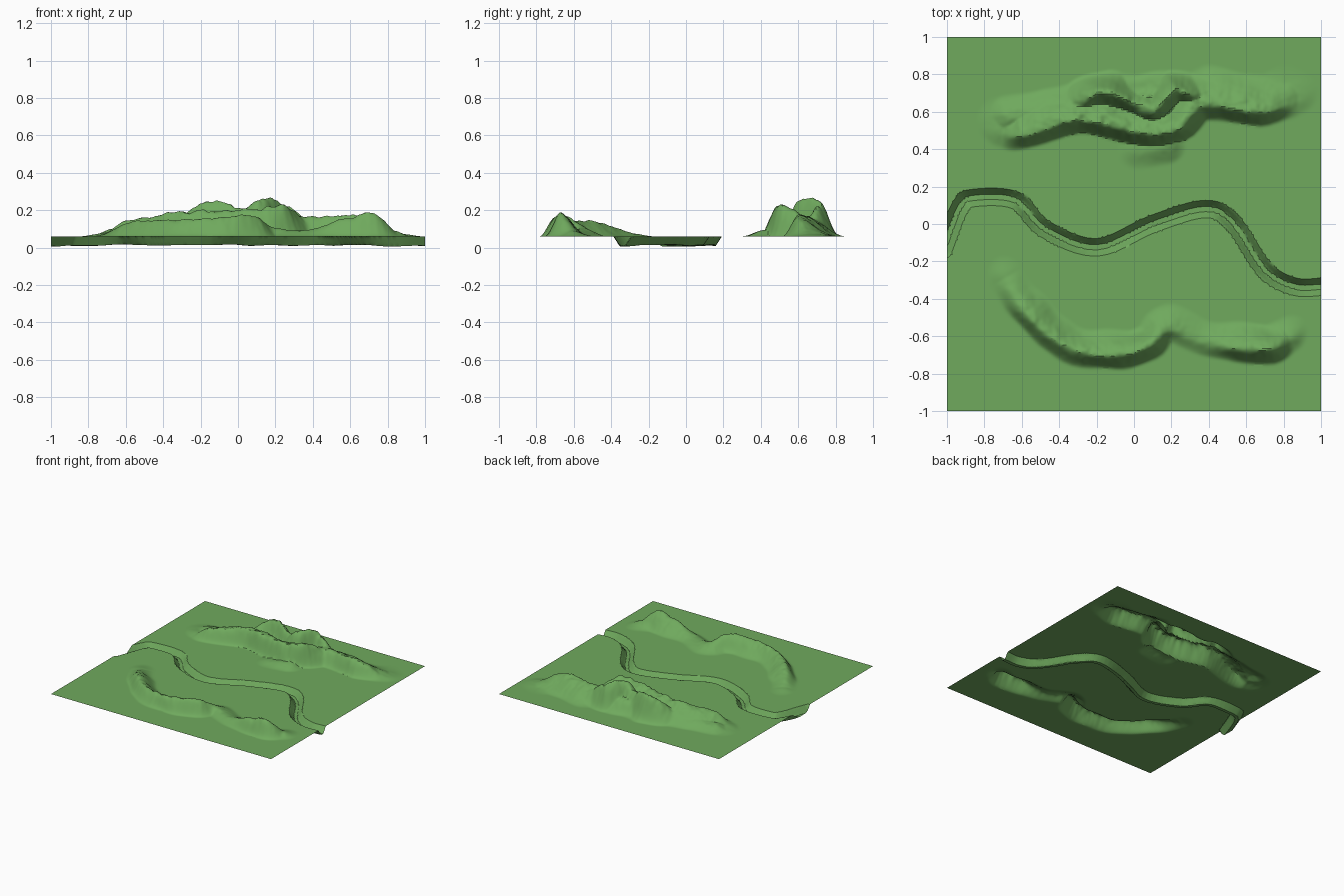
import bpy, bmesh, math
from mathutils import Vector, noise

if "Cube" in bpy.data.objects:
    bpy.data.objects.remove(bpy.data.objects["Cube"])

BASE, N = 0.06, 210          # ground level, grid divisions


def spline(pts, steps=6):
    """Catmull-Rom resampling of a (x, y, height) path."""
    p = [Vector(q).to_3d() for q in pts]
    p = [p[0] * 2 - p[1]] + p + [p[-1] * 2 - p[-2]]
    out = []
    for i in range(1, len(p) - 2):
        a, b, c, d = p[i - 1:i + 3]
        for k in range(steps):
            t = k / steps
            out.append(0.5 * (2 * b + (c - a) * t + (2 * a - 5 * b + 4 * c - d) * t * t
                              + (3 * b - a - 3 * c + d) * t ** 3))
    return out + [p[-2]]


def nearest(path, x, y):
    """Distance, height, side (-1 right, +1 left) and closest point on a path."""
    best = (9, 0, 0, 0, 0)
    for a, b in zip(path, path[1:]):
        dx, dy = b.x - a.x, b.y - a.y
        l2 = dx * dx + dy * dy
        t = min(1, max(0, ((x - a.x) * dx + (y - a.y) * dy) / l2))
        cx, cy = a.x + t * dx, a.y + t * dy
        d = math.hypot(x - cx, y - cy)
        if d < best[0]:
            side = (dx * (y - cy) - dy * (x - cx)) / (math.sqrt(l2) * d + 1e-9)
            best = (d, a.z + t * (b.z - a.z), side, cx, cy)
    return best


def fall(t):
    t = min(1, t)
    return 1 - t * t * (3 - 2 * t)


# Crest paths: (x, y, height above ground)
south = spline([(-.69, -.29, .015), (-.57, -.48, .08), (-.35, -.66, .085), (-.1, -.7, .1),
                (.08, -.65, .11), (.19, -.56, .05), (.38, -.63, .035),
                (.7, -.67, .125), (.83, -.61, .03)])
front = spline([(-.7, .49, .02), (-.58, .475, .085), (-.3, .56, .13), (.05, .49, .14),
                (.24, .51, .165), (.37, .64, .105), (.67, .6, .11), (.86, .66, .015)])
rear = spline([(-.33, .63, .08), (-.17, .7, .19), (0, .65, .15), (.11, .61, .195),
               (.22, .71, .185), (.36, .67, .09)])
spur = spline([(.02, .4, .02), (.18, .42, .035)])
apron = spline([(-.66, .57, .04), (.1, .69, .1), (.8, .67, .04)])

# Each ridge: path, width on the north side, width on the south side
RIDGES = [(south, .13, .085), (front, .2, .085), (rear, .12, .1),
          (spur, .12, .11), (apron, .13, .12)]

# River channel centre line
RIVER = spline([(-1.02, -.14), (-.93, .09), (-.85, .14), (-.63, .125), (-.48, -.025),
                (-.2, -.125), (.1, 0), (.38, .08), (.53, .005), (.7, -.245),
                (.86, -.335), (1.02, -.335)])
BANK, BED = .047, .014       # half widths at the top and the bottom


def shape(v):
    x, y = v.co.x, v.co.y
    z = BASE
    # river bed and banks, with grid points snapped to the bank edges
    if -.42 < y < .24:
        d, _, _, cx, cy = nearest(RIVER, x, y)
        for edge in (BANK, BED):
            if abs(d - edge) < .0052 and max(abs(x), abs(y)) < .999:
                s = edge / d
                x, y, d = cx + (x - cx) * s, cy + (y - cy) * s, edge
                break
        if d < BANK:
            depth = .047 + .008 * noise.noise((x * 7, y * 7, 3)) + .008 * abs(x) ** 8
            z -= min(BASE, depth) * min(1, (BANK - d) / (BANK - BED))
    # ridges, roughened in proportion to their height
    if -.85 < y < -.15 or .22 < y < .88:
        h = 0
        for path, wl, wr in RIDGES:
            if (path[0].y < 0) != (y < 0):
                continue
            d, top, side, _, _ = nearest(path, x, y)
            w = wr + (wl - wr) * (side + 1) / 2
            w *= 1 + .2 * noise.noise((x * 6, y * 6, 5))
            h = max(h, top * fall(d / w))
        z += h * (1 + .12 * noise.noise((x * 14, y * 14, 1)) + .06 * noise.noise((x * 35, y * 35, 2)))
    v.co = (x, y, z)


# Terrain sheet
bm = bmesh.new()
bmesh.ops.create_grid(bm, x_segments=N, y_segments=N, size=1)
for v in bm.verts:
    shape(v)
mesh = bpy.data.meshes.new("terrain")
bm.to_mesh(mesh)
bm.free()
terrain = bpy.data.objects.new("terrain", mesh)
bpy.context.collection.objects.link(terrain)
mat = bpy.data.materials.new("grass_green")
mat.diffuse_color = (.16, .40, .11, 1)
mat.use_nodes = True
mat.node_tree.nodes["Principled BSDF"].inputs["Base Color"].default_value = mat.diffuse_color
mesh.materials.append(mat)
bpy.context.view_layer.objects.active = terrain
terrain.select_set(True)
bpy.ops.object.shade_smooth_by_angle(angle=math.radians(30))
